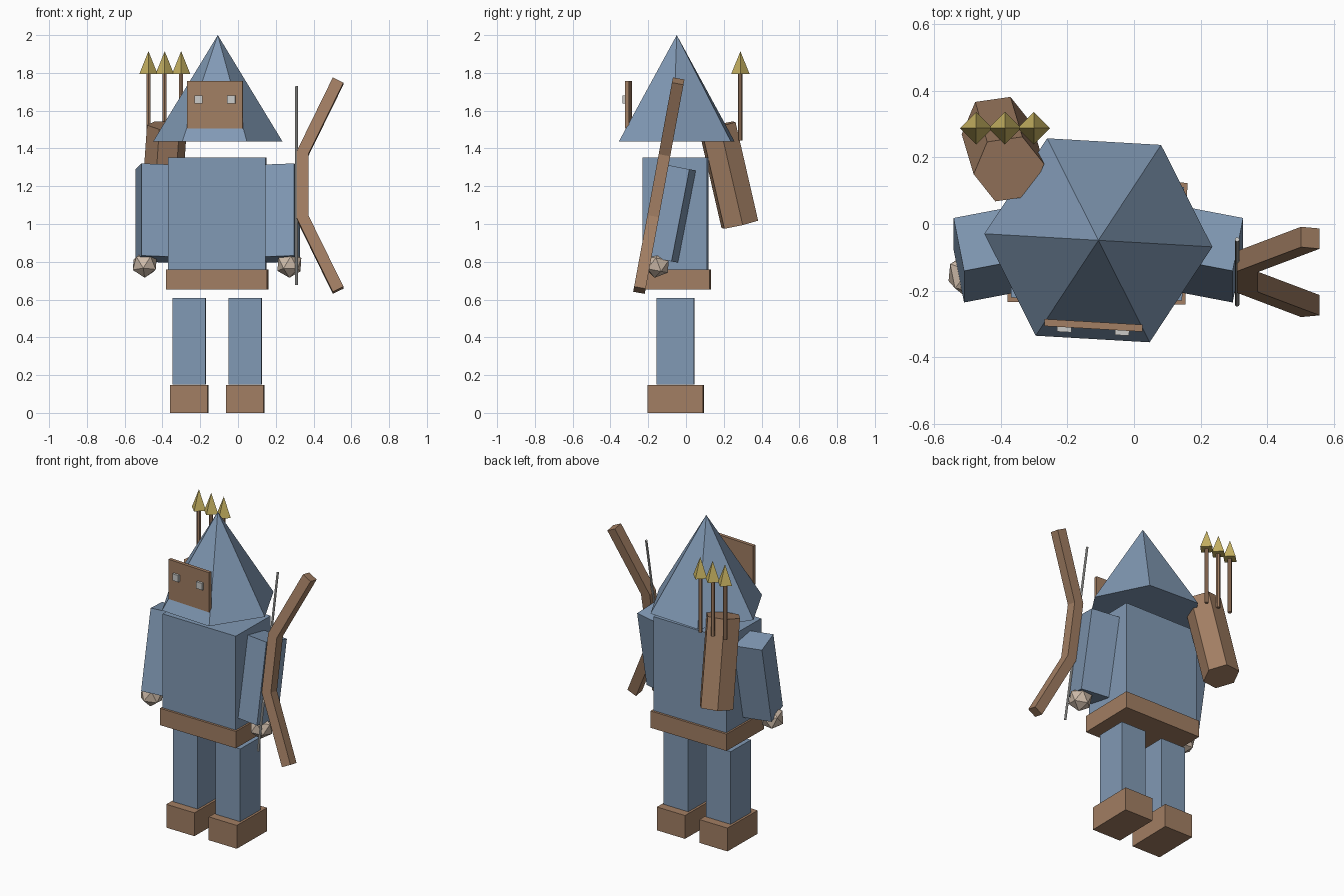
import bpy, bmesh
from math import radians, pi
from mathutils import Matrix, Vector

cube = bpy.data.objects.get("Cube")
if cube:
    bpy.data.objects.remove(cube, do_unlink=True)


def material(name, r, g, b):
    m = bpy.data.materials.new(name)
    m.use_nodes = True
    m.diffuse_color = (r, g, b, 1)
    m.node_tree.nodes["Principled BSDF"].inputs["Base Color"].default_value = (r, g, b, 1)
    return m


BLUE = material("dusty_blue_cloth", 0.22, 0.32, 0.46)
BROWN = material("brown_leather", 0.36, 0.21, 0.125)
SKIN = material("pale_skin", 0.62, 0.5, 0.4)
GOLD = material("gold_metal", 0.56, 0.44, 0.12)
GREY = material("light_grey", 0.6, 0.6, 0.58)


def finish(name, bm, mat, matrix):
    bmesh.ops.recalc_face_normals(bm, faces=bm.faces)
    mesh = bpy.data.meshes.new(name)
    bm.to_mesh(mesh)
    bm.free()
    mesh.materials.append(mat)
    ob = bpy.data.objects.new(name, mesh)
    ob.matrix_world = matrix
    bpy.context.collection.objects.link(ob)
    return ob


def place(loc, yaw=0, pitch=0):
    # yaw first, then lean about the world x axis
    return (Matrix.Translation(loc) @ Matrix.Rotation(radians(pitch), 4, 'X')
            @ Matrix.Rotation(radians(yaw), 4, 'Z'))


def box(name, size, mat, matrix):
    bm = bmesh.new()
    bmesh.ops.create_cube(bm, size=1)
    bmesh.ops.scale(bm, vec=size, verts=bm.verts)
    return finish(name, bm, mat, matrix)


def cone(name, sides, r1, r2, height, mat, matrix, turn=0):
    bm = bmesh.new()
    bmesh.ops.create_cone(bm, cap_ends=True, segments=sides, radius1=r1, radius2=r2,
                          depth=height, matrix=Matrix.Rotation(radians(turn), 4, 'Z'))
    bmesh.ops.remove_doubles(bm, verts=bm.verts, dist=1e-5)
    return finish(name, bm, mat, matrix)


CX, CY = -0.11, -0.055
TURN = -0.9
LEAN = -11

# Torso and belt
box("torso", (0.515, 0.341, 0.592), BLUE, place((CX, CY, 1.056), TURN))
box("belt", (0.535, 0.366, 0.106), BROWN, place((CX, CY, 0.706), TURN))

# Limbs on both sides
for side, s in (("left", 1), ("right", -1)):
    box(side + "_leg", (0.174, 0.198, 0.458), BLUE, place((CX + 0.148 * s, CY, 0.378), TURN))
    box(side + "_foot", (0.198, 0.295, 0.147), BROWN,
        place((CX + 0.148 * s, CY, 0.0735), TURN))
    box(side + "_arm", (0.18, 0.165, 0.497), BLUE,
        place((-0.107 + 0.331 * s, -0.092, 1.058), -11 * s, LEAN))
    bm = bmesh.new()
    bmesh.ops.create_icosphere(bm, subdivisions=1, radius=0.072)
    finish(side + "_hand", bm, SKIN, place((-0.111 + 0.383 * s, -0.153, 0.786), -11 * s, LEAN))

# Pointed hood with the face plate and eyes turned along with it
head = place((-0.107, -0.049, 0), -3.3)
cone("hood", 6, 0.343, 0, 0.563, BLUE, head @ Matrix.Translation((0, 0, 1.7185)), 30)
box("face_plate", (0.295, 0.021, 0.25), BROWN, head @ Matrix.Translation((0, -0.256, 1.631)))
for side, s in (("left", 1), ("right", -1)):
    box(side + "_eye", (0.043, 0.028, 0.042), GREY,
        head @ Matrix.Translation((0.087 * s, -0.267, 1.66)))

# Bow: mitred outline in its own plane, given thickness and leaned forward
bow_frame = place((0, -0.144, 1.203), 0, LEAN + 0.5)
half = [(0.31, 0.178), (0.502, 0.577), (0.558, 0.549), (0.372, 0.164)]
outline = half + [(x, -z) for x, z in reversed(half)]
bm = bmesh.new()
face = bm.faces.new([bm.verts.new((x, -0.031, z)) for x, z in outline])
ext = bmesh.ops.extrude_face_region(bm, geom=[face])
bmesh.ops.translate(bm, vec=(0, 0.062, 0),
                    verts=[v for v in ext["geom"] if isinstance(v, bmesh.types.BMVert)])
finish("bow", bm, BROWN, bow_frame)
cone("bow_string", 8, 0.007, 0.007, 1.07, GREY, bow_frame @ Matrix.Translation((0.31, 0, 0)))

# Quiver leaning against the back
low, high = Vector((-0.412, 0.285, 0.998)), Vector((-0.376, 0.165, 1.52))
axis = high - low
tilt = Vector((0, 0, 1)).rotation_difference(axis).to_matrix().to_4x4()
cone("quiver", 6, 0.107, 0.107, axis.length, BROWN,
     Matrix.Translation((low + high) / 2) @ tilt, 38)

# Arrows
for i, x in enumerate((-0.474, -0.388, -0.301)):
    cone(f"arrow_shaft_{i + 1}", 6, 0.012, 0.012, 0.36, BROWN, place((x, 0.286, 1.622)))
    cone(f"arrow_head_{i + 1}", 4, 0.049, 0, 0.122, GOLD, place((x, 0.288, 1.854)))
